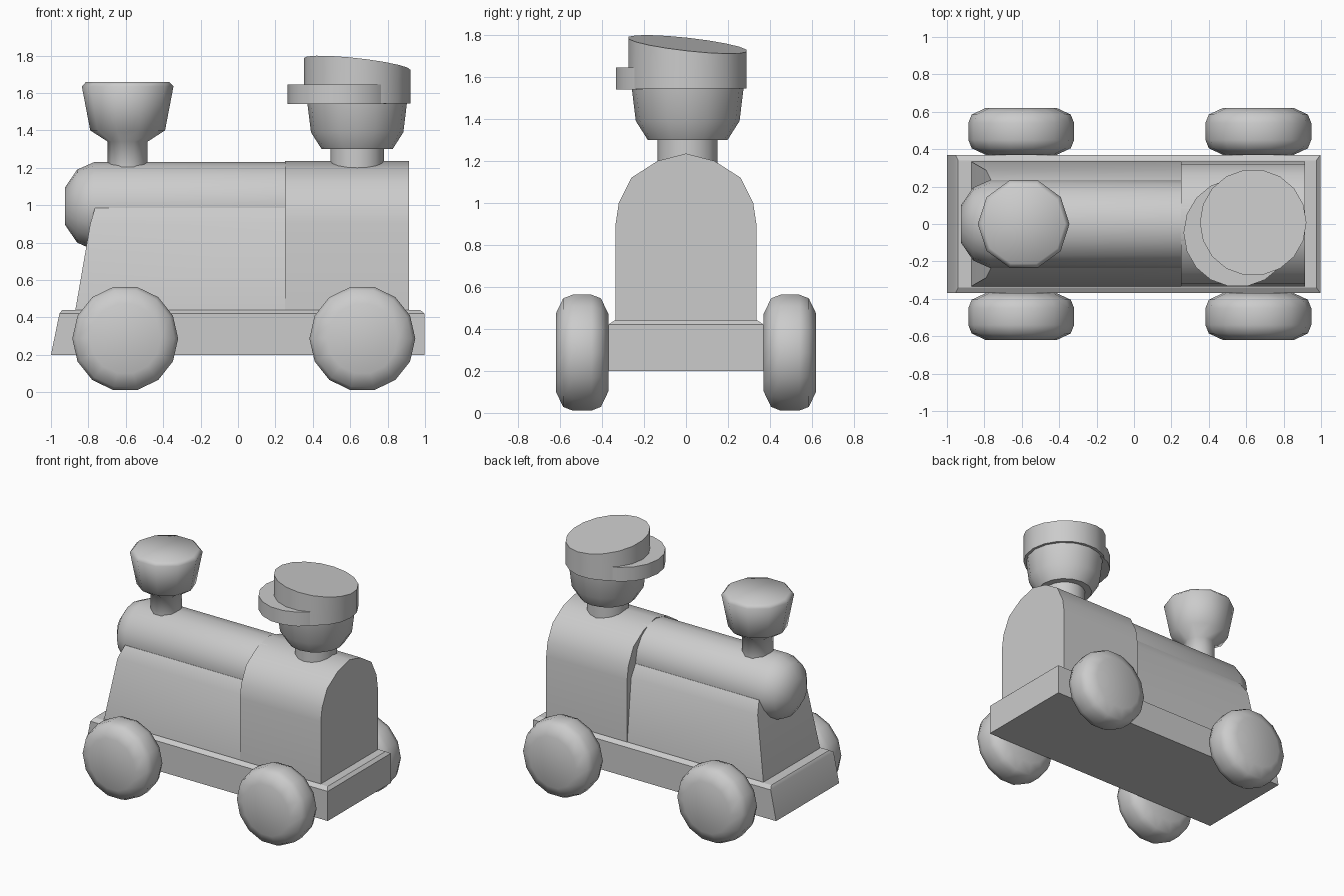
import bpy, bmesh, math
from mathutils import Vector

if "Cube" in bpy.data.objects:
    bpy.data.objects.remove(bpy.data.objects["Cube"])


def loft(name, rings, angle=40):
    """Skin a list of equal-length point rings and cap both ends."""
    bm = bmesh.new()
    rows = [[bm.verts.new(p) for p in ring] for ring in rings]
    n = len(rows[0])
    for a, b in zip(rows, rows[1:]):
        for i in range(n):
            j = (i + 1) % n
            bm.faces.new((a[i], a[j], b[j], b[i]))
    bm.faces.new(rows[0])
    bm.faces.new(rows[-1])
    bmesh.ops.recalc_face_normals(bm, faces=bm.faces[:])
    mesh = bpy.data.meshes.new(name)
    bm.to_mesh(mesh)
    bm.free()
    ob = bpy.data.objects.new(name, mesh)
    bpy.context.collection.objects.link(ob)
    bpy.ops.object.select_all(action='DESELECT')
    ob.select_set(True)
    bpy.context.view_layer.objects.active = ob
    bpy.ops.object.shade_smooth_by_angle(angle=math.radians(angle))
    return ob


def lathe(name, centre, axis, profile, sides, angle=40, phase=0.0):
    """Turn (position, radius) pairs around the given axis."""
    rings = []
    for t, r in profile:
        ring = []
        for k in range(sides):
            a = 2 * math.pi * (k + phase) / sides
            u, v = r * math.cos(a), r * math.sin(a)
            p = {'X': (t, u, v), 'Y': (u, t, v), 'Z': (u, v, t)}[axis]
            ring.append(Vector(centre) + Vector(p))
        rings.append(ring)
    return loft(name, rings, angle)


def rect(x0, x1, y, z):
    return [(x0, -y, z), (x1, -y, z), (x1, y, z), (x0, y, z)]


# Chassis with sloping front and chamfered top
loft("chassis", [rect(-1.0, 0.997, 0.37, 0.20),
                 rect(-0.955, 0.997, 0.37, 0.42),
                 rect(-0.94, 0.975, 0.34, 0.44)], 30)

# Engine body tapering up to the boiler
loft("engine_body", [rect(-0.873, 0.30, 0.335, 0.42),
                     rect(-0.79, 0.30, 0.287, 0.90),
                     rect(-0.765, 0.30, 0.235, 0.985)], 50)

# Boiler with rounded nose
lathe("boiler", (0, 0, 0.995), 'X',
      [(-0.925, 0.10), (-0.86, 0.195), (-0.77, 0.235), (0.30, 0.235)], 16, 60)

# Cab with arched roof
half = [(0.335, 0.42), (0.335, 0.90), (0.32, 1.0), (0.26, 1.12), (0.135, 1.2)]
arch = half + [(0, 1.235)] + [(-y, z) for y, z in reversed(half)]
loft("cab", [[(x, y, z) for y, z in arch] for x in (0.25, 0.915)])

# Wheels
wheel = [(-0.125, 0.19), (-0.09, 0.265), (-0.045, 0.283),
         (0.045, 0.283), (0.09, 0.265), (0.125, 0.19)]
for end, x in (("front", -0.603), ("rear", 0.665)):
    for side, y in (("right", -0.495), ("left", 0.495)):
        lathe(f"{end}_{side}_wheel", (x, y, 0.287), 'Y', wheel, 14, 85)

# Chimney
lathe("chimney", (-0.59, 0, 0), 'Z',
      [(1.19, 0.107), (1.34, 0.107), (1.40, 0.20), (1.635, 0.245), (1.66, 0.222)],
      10, 58)

# Driver's neck and head
hx, hy = 0.637, 0.008
lathe("neck", (hx, hy, 0), 'Z', [(1.18, 0.143), (1.32, 0.143)], 16)
lathe("head", (hx, hy, 0), 'Z',
      [(1.30, 0.19), (1.39, 0.247), (1.56, 0.268)], 16)

# Cap with slanted top, and brim shifted to the front corner
cap = lathe("cap", (hx, hy, 0), 'Z', [(1.545, 0.285), (1.755, 0.285)], 18)
for v in cap.data.vertices:
    if v.co.z > 1.7:
        v.co.z -= 0.11 * ((v.co.x - hx) + (v.co.y - hy))
lathe("cap_brim", (0.555, -0.047, 0), 'Z', [(1.54, 0.29), (1.645, 0.29)], 18)
